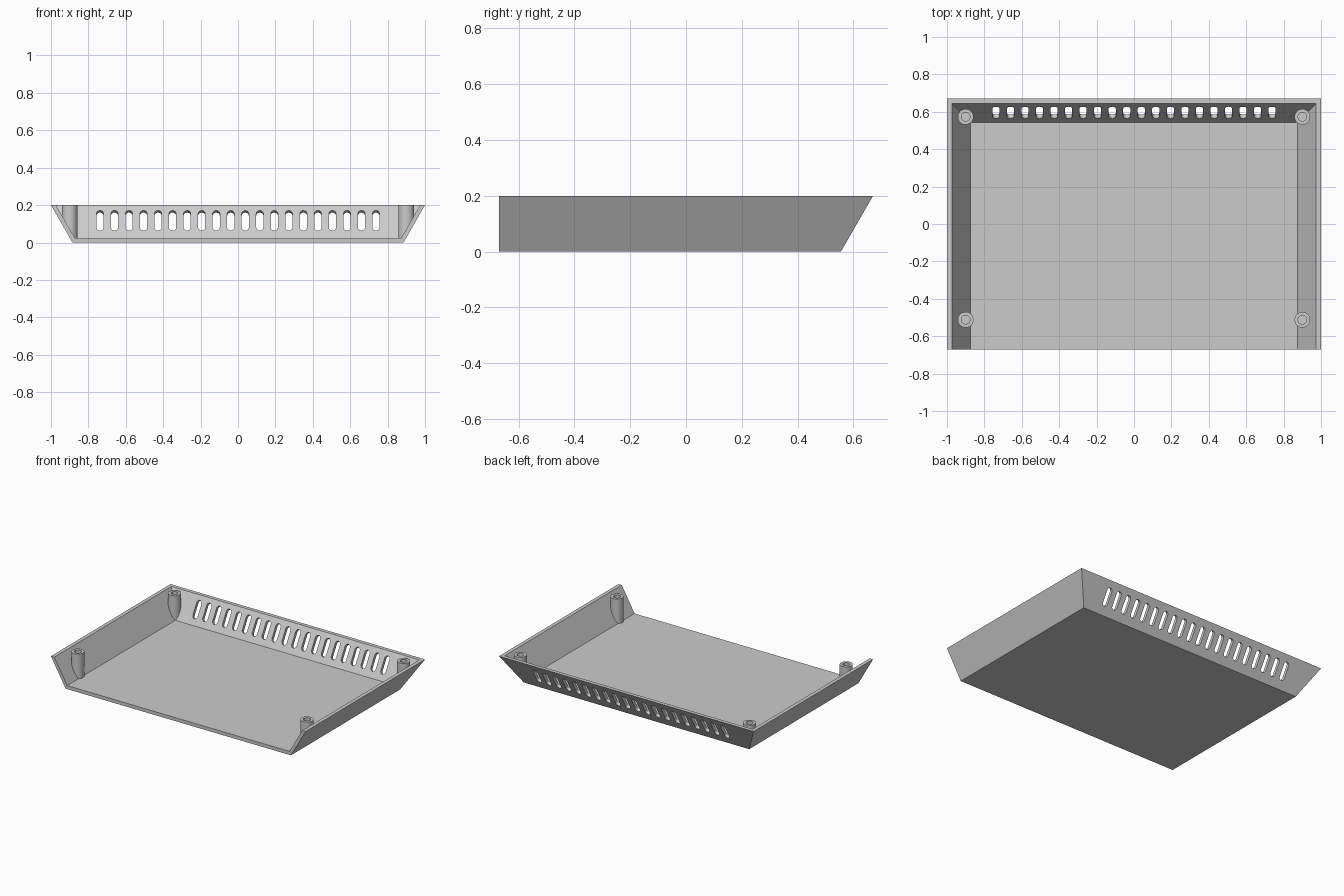
import bpy, bmesh, math
from mathutils import Matrix, Vector

if "Cube" in bpy.data.objects:
    bpy.data.objects.remove(bpy.data.objects["Cube"])

grey = bpy.data.materials.new("plain grey")
grey.use_nodes = True
colour = (0.6, 0.6, 0.6, 1)
grey.diffuse_color = colour
grey.node_tree.nodes["Principled BSDF"].inputs["Base Color"].default_value = colour

HEIGHT, FLOOR, FRONT = 0.2, 0.025, -0.67
SLOPE = 0.115 / HEIGHT          # outward lean of the walls
HALF_X, BACK = 0.885, 0.555     # outer base edges
WALL = 0.0265                   # horizontal wall thickness


def make(name, bm):
    bmesh.ops.recalc_face_normals(bm, faces=bm.faces)
    mesh = bpy.data.meshes.new(name)
    bm.to_mesh(mesh)
    bm.free()
    mesh.materials.append(grey)
    obj = bpy.data.objects.new(name, mesh)
    bpy.context.collection.objects.link(obj)
    return obj


def flared_block(name, z0, z1, inset, front):
    """Block with a vertical front and three walls leaning outward."""
    bm = bmesh.new()
    bmesh.ops.create_cube(bm, size=2)
    for v in bm.verts:
        z = z1 if v.co.z > 0 else z0
        lean = z * SLOPE - inset
        y = BACK + lean if v.co.y > 0 else front
        v.co = (v.co.x * (HALF_X + lean), y, z)
    return make(name, bm)


def cut(target, cutter):
    mod = target.modifiers.new("cut", "BOOLEAN")
    mod.operation, mod.solver, mod.object = "DIFFERENCE", "EXACT", cutter
    bpy.context.view_layer.objects.active = target
    bpy.ops.object.modifier_apply(modifier=mod.name)
    bpy.data.objects.remove(cutter)


def smooth(obj):
    bpy.ops.object.select_all(action="DESELECT")
    obj.select_set(True)
    bpy.context.view_layer.objects.active = obj
    bpy.ops.object.shade_smooth_by_angle(angle=math.radians(30))


# Tray shell, open at the front
tray = flared_block("tray", 0, HEIGHT, 0, FRONT)
cut(tray, flared_block("cavity_cutter", FLOOR, HEIGHT + 0.1, WALL, FRONT - 0.1))

# Row of rounded vent slots, square to the leaning back wall
COUNT, SPAN, RADIUS, HALF_LEN, STEPS = 20, 0.738, 0.019, 0.043, 10
bm = bmesh.new()
up = Vector((0, SLOPE, 1)).normalized()
out = Vector((0, up.z, -up.y))
for i in range(COUNT):
    z = 0.1175
    x = -SPAN + 2 * SPAN * i / (COUNT - 1)
    centre = Vector((x, BACK - WALL + z * SLOPE, z))
    ring = []
    for end in (0, 1):
        for k in range(STEPS + 1):
            a = math.pi * (end + k / STEPS)
            rise = math.sin(a) * RADIUS + (HALF_LEN if end == 0 else -HALF_LEN)
            ring.append(bm.verts.new(centre - out * 0.05 + up * rise
                                     + Vector((math.cos(a) * RADIUS, 0, 0))))
    face = bm.faces.new(ring)
    side = bmesh.ops.extrude_face_region(bm, geom=[face])["geom"]
    bmesh.ops.translate(bm, vec=out * 0.12,
                        verts=[g for g in side if isinstance(g, bmesh.types.BMVert)])
cut(tray, make("slot_cutter", bm))
smooth(tray)


# Screw posts with blind holes; their feet end inside the walls and floor
def post(name, px, py):
    bm = bmesh.new()
    n = 40
    rings = []
    for radius, z in ((0.042, 0), (0.042, HEIGHT), (0.023, HEIGHT), (0.023, 0.12)):
        ring = []
        for k in range(n):
            a = 2 * math.pi * k / n
            x, y = px + radius * math.cos(a), py + radius * math.sin(a)
            foot = max(0.012, (abs(x) - HALF_X + WALL / 2) / SLOPE,
                       (y - BACK + WALL / 2) / SLOPE)
            ring.append(bm.verts.new((x, y, z or foot)))
        rings.append(ring)
    for a, b in zip(rings, rings[1:]):
        for k in range(n):
            j = (k + 1) % n
            bm.faces.new((a[k], a[j], b[j], b[k]))
    bm.faces.new(rings[-1])
    smooth(make(name, bm))


for side, px in (("left", 0.9), ("right", -0.9)):
    for end, py in (("front", -0.512), ("back", 0.573)):
        post(f"{end}_{side}_screw_post", px, py)
